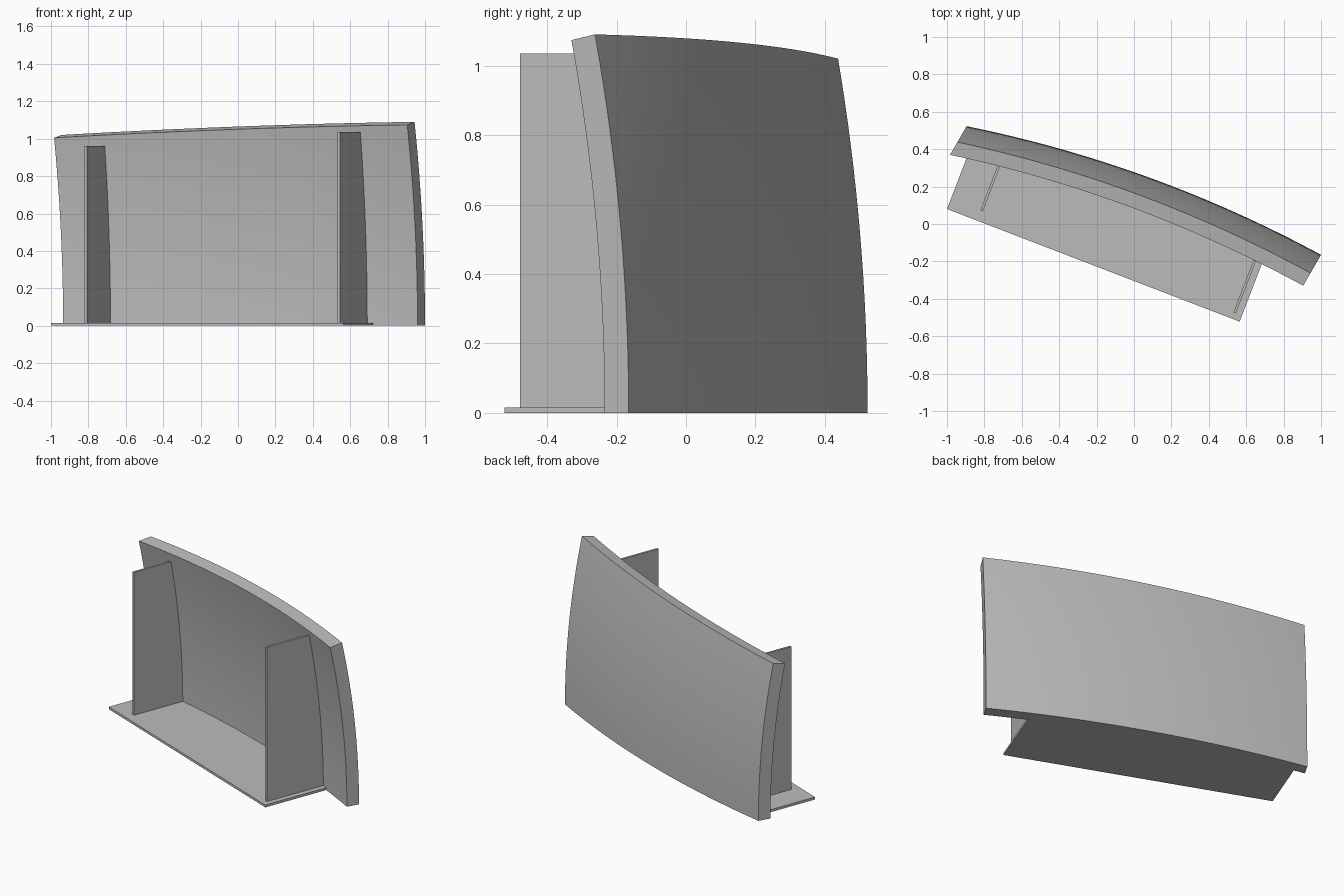
import bpy, bmesh, math
from mathutils import Vector

cube = bpy.data.objects.get("Cube")
if cube:
    bpy.data.objects.remove(cube, do_unlink=True)

grey = bpy.data.materials.new("plain grey")
grey.use_nodes = True
COLOUR = (0.5, 0.5, 0.5, 1)
grey.diffuse_color = COLOUR
grey.node_tree.nodes["Principled BSDF"].inputs["Base Color"].default_value = COLOUR

# Panel path along the ground, and the direction in which the panel leans
START, END = Vector((-0.895, 0.523)), Vector((1.0, -0.165))
CHORD = END - START
NORMAL = Vector((-CHORD.y, CHORD.x)).normalized()
LEAN = Vector((math.cos(math.radians(60)), math.sin(math.radians(60))))
SAG, RADIUS, THICK = 0.075, 5.35, 0.08
PLATE_H = 0.016


def path(t):
    return START + CHORD * t + NORMAL * (4 * SAG * t * (1 - t))


def top_height(t):
    return 1.02 + 0.114 * t - 0.044 * t * t


def reach_panel(front, direction, z):
    """Point on the panel's inner face straight ahead of a front point."""
    offset = RADIUS - math.sqrt((RADIUS - THICK) ** 2 - z * z)
    r = 0.3
    for _ in range(20):
        q = front + direction * r + LEAN * offset - START
        t = q.dot(CHORD) / CHORD.length_squared
        r -= q.dot(NORMAL) - 4 * SAG * t * (1 - t)
    return front + direction * (r + 0.001)


def loft(name, sections):
    """Closed solid through a row of matching closed loops."""
    bm = bmesh.new()
    loops = [[bm.verts.new(p) for p in s] for s in sections]
    n = len(loops[0])
    for a, b in zip(loops, loops[1:]):
        for i in range(n):
            j = (i + 1) % n
            bm.faces.new((a[i], a[j], b[j], b[i]))
    bm.faces.new(loops[0])
    bm.faces.new(loops[-1])
    bmesh.ops.recalc_face_normals(bm, faces=bm.faces)
    mesh = bpy.data.meshes.new(name)
    bm.to_mesh(mesh)
    bm.free()
    mesh.materials.append(grey)
    obj = bpy.data.objects.new(name, mesh)
    bpy.context.collection.objects.link(obj)
    bpy.ops.object.select_all(action="DESELECT")
    obj.select_set(True)
    bpy.context.view_layer.objects.active = obj
    bpy.ops.object.shade_smooth_by_angle(angle=math.radians(30))
    return obj


# Curved panel: leaning arc profile carried along the path
STEPS, ROWS = 32, 16
sections = []
for k in range(STEPS + 1):
    t = k / STEPS
    angle = math.asin(top_height(t) / RADIUS)
    outer, inner = [], []
    for side, rad in ((outer, RADIUS), (inner, RADIUS - THICK)):
        for i in range(ROWS + 1):
            a = angle * i / ROWS
            p = path(t) - LEAN * (RADIUS - rad * math.cos(a))
            side.append((p.x, p.y, rad * math.sin(a)))
    sections.append(outer + inner[::-1])
loft("curved_panel", sections)

# Base plate: straight front edge, back edge following the panel
LEFT, RIGHT = Vector((-1.0, 0.08)), Vector((0.565, -0.522))
along = (RIGHT - LEFT).normalized()
back = Vector((-along.y, along.x))
sections = []
for k in range(STEPS + 1):
    f = LEFT.lerp(RIGHT, k / STEPS)
    b = reach_panel(f, back, 0)
    sections.append([(f.x, f.y, 0), (f.x, f.y, PLATE_H),
                     (b.x, b.y, PLATE_H), (b.x, b.y, 0)])
loft("base_plate", sections)


# Upright ribs between the plate and the panel
def rib(name, front, height):
    sections = []
    for side in (-0.007, 0.007):
        f = front + along * side
        loop = [(f.x, f.y, PLATE_H), (f.x, f.y, height)]
        for i in range(ROWS + 1):
            z = height + (PLATE_H - height) * i / ROWS
            b = reach_panel(f, back, z)
            loop.append((b.x, b.y, z))
        sections.append(loop)
    loft(name, sections)


rib("right_rib", Vector((-0.815, 0.07)), 0.96)
rib("left_rib", Vector((0.538, -0.475)), 1.035)
